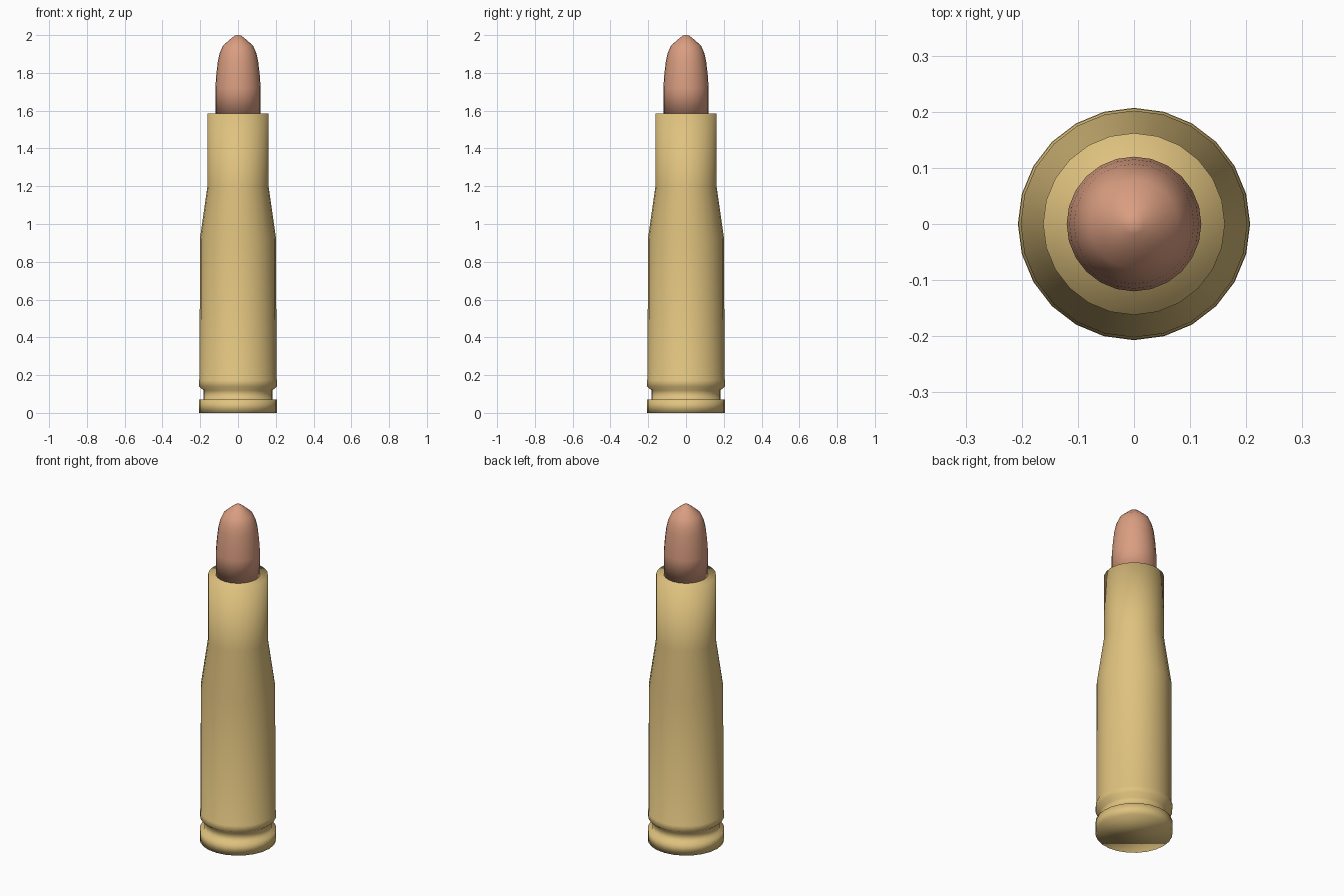
import bpy
import bmesh
from math import cos, sin, tau

SIDES = 24

cube = bpy.data.objects.get("Cube")
if cube:
    bpy.data.objects.remove(cube, do_unlink=True)


def make_material(name, color):
    mat = bpy.data.materials.new(name)
    mat.use_nodes = True
    mat.diffuse_color = color
    bsdf = mat.node_tree.nodes["Principled BSDF"]
    bsdf.inputs["Base Color"].default_value = color
    return mat


def turned(name, profile, mat):
    """Turn a (radius, height) profile round z, with smooth capped ends."""
    bm = bmesh.new()
    rings = [[bm.verts.new((r * cos(tau * i / SIDES), r * sin(tau * i / SIDES), z))
              for i in range(SIDES)] for r, z in profile]
    for low, high in zip(rings, rings[1:]):
        for i in range(SIDES):
            j = (i + 1) % SIDES
            bm.faces.new((low[i], low[j], high[j], high[i]))
    bm.faces.new(rings[0][::-1])
    bm.faces.new(rings[-1])
    for face in bm.faces:
        face.smooth = True
    mesh = bpy.data.meshes.new(name)
    bm.to_mesh(mesh)
    bm.free()
    mesh.materials.append(mat)
    obj = bpy.data.objects.new(name, mesh)
    bpy.context.collection.objects.link(obj)
    return obj


brass = make_material("brass", (0.74, 0.54, 0.21, 1))
copper = make_material("copper", (0.70, 0.34, 0.22, 1))

# Casing: rim, extractor groove, body, shoulder and neck
turned("casing", [(0.207, 0), (0.207, 0.07), (0.183, 0.072), (0.183, 0.12),
                  (0.206, 0.14), (0.206, 0.175), (0.203, 0.18), (0.202, 0.92),
                  (0.162, 1.2), (0.162, 1.585)], brass)

# Rounded tip seated in the neck
turned("tip", [(0.12, 1.583), (0.12, 1.72), (0.115, 1.79), (0.107, 1.86),
               (0.097, 1.905), (0.079, 1.945), (0.045, 1.975), (0.018, 1.997),
               (0.006, 2.0)], copper)
